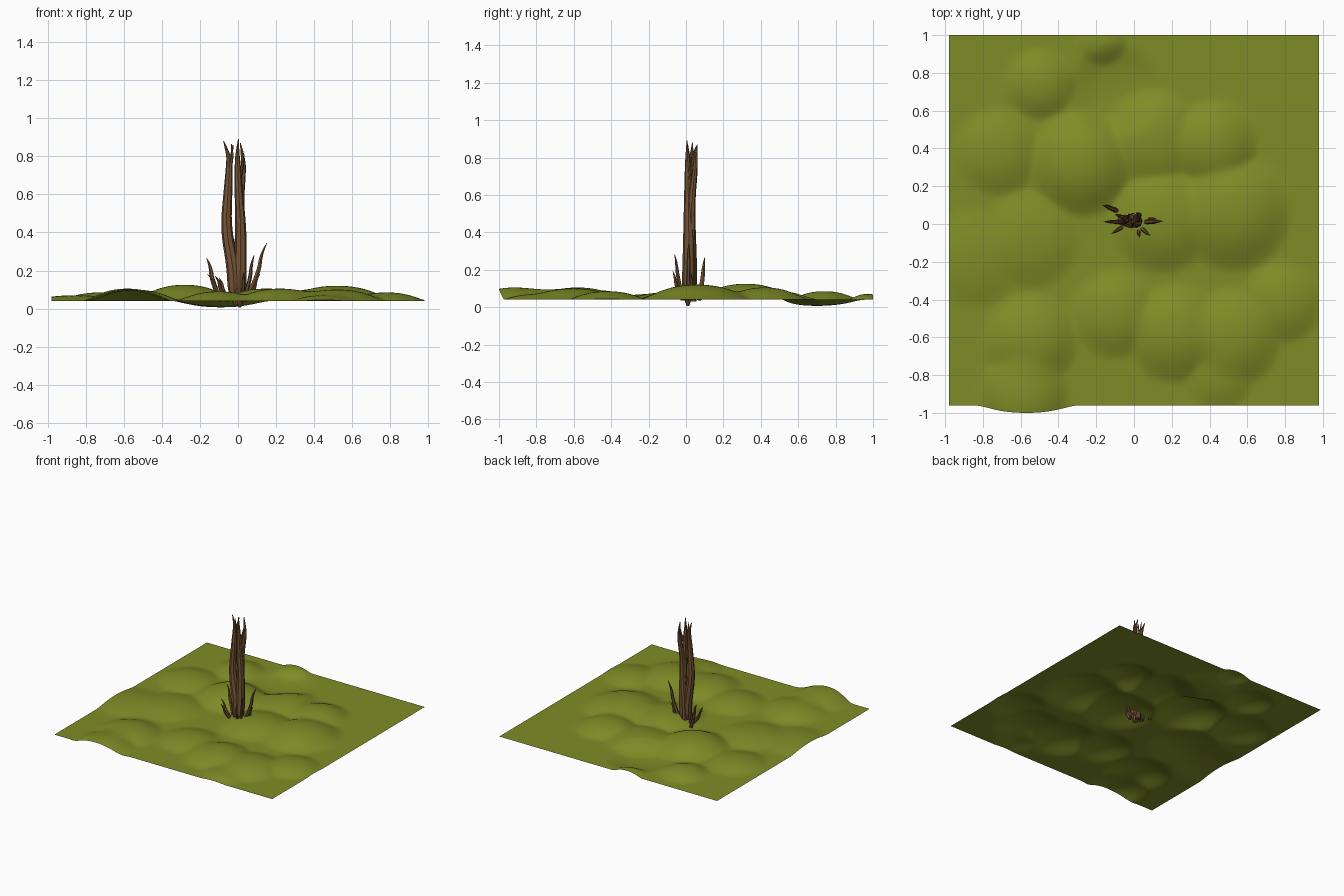
import bpy, math
from mathutils import Vector

if "Cube" in bpy.data.objects:
    bpy.data.objects.remove(bpy.data.objects["Cube"])


def material(name, rgb):
    m = bpy.data.materials.new(name)
    m.use_nodes = True
    m.diffuse_color = (*rgb, 1)
    m.node_tree.nodes["Principled BSDF"].inputs["Base Color"].default_value = (*rgb, 1)
    return m


GRASS = material("grass_green", (0.21, 0.265, 0.02))
BARK = material("bark_brown", (0.18, 0.09, 0.035))

# Rounded mounds: x, y, radius, height
MOUNDS = [
    (-.5, .74, .2, .045), (-.72, .38, .25, .045), (-.28, .32, .3, .085),
    (.1, .45, .28, .05), (.42, .42, .25, .065), (.52, .06, .33, .08),
    (.15, .02, .3, .065), (-.85, -.18, .28, .03), (-.55, -.08, .28, .04),
    (.78, -.42, .23, .045), (.22, -.58, .28, .065), (.52, -.6, .28, .06),
    (-.1, -.48, .25, .05), (-.55, -.62, .27, .06), (-.58, -.88, .25, .065),
    (.45, -.8, .2, .03), (-.17, .97, .14, .03),
]


def falloff(x, y, cx, cy, r):
    d = math.hypot(x - cx, y - cy) / r
    return (1 - d * d) ** 2 * (1 + d * d) if d < 1 else 0


def ground_height(x, y):
    # Soft maximum keeps overlapping mounds distinct
    total = sum((h * falloff(x, y, cx, cy, r)) ** 3 for cx, cy, r, h in MOUNDS)
    return .04 + total ** (1 / 3) - .033 * falloff(x, y, -.09, .7, .27)


# Rolling grass sheet
bpy.ops.mesh.primitive_grid_add(x_subdivisions=110, y_subdivisions=110, size=1.96,
                                location=(0, .02, 0))
ground = bpy.context.object
ground.name = "grass_ground"
bpy.ops.object.transform_apply(location=True)
for v in ground.data.vertices:
    x, y = v.co.x, v.co.y
    v.co.z = ground_height(x, y)
    v.co.y -= .04 * falloff(x, y, -.57, -.96, .28)
ground.data.materials.append(GRASS)
bpy.ops.object.shade_smooth()


# Tapered tube; each point is x, y, z, radius
def limb(name, points, sides=2):
    curve = bpy.data.curves.new(name, "CURVE")
    curve.dimensions = "3D"
    curve.bevel_depth = 1
    curve.bevel_resolution = sides
    curve.use_fill_caps = True
    curve.resolution_u = 5
    s = curve.splines.new("NURBS")
    s.points.add(len(points) - 1)
    for p, (x, y, z, r) in zip(s.points, points):
        p.co = (x, y, z, 1)
        p.radius = r
    s.order_u = 3
    s.use_endpoint_u = True
    curve.materials.append(BARK)
    ob = bpy.data.objects.new(name, curve)
    bpy.context.collection.objects.link(ob)
    bpy.ops.object.select_all(action="DESELECT")
    ob.select_set(True)
    bpy.context.view_layer.objects.active = ob
    bpy.ops.object.convert(target="MESH")
    bpy.ops.object.shade_smooth_by_angle(angle=math.radians(40))


# Two twined main stems
limb("left_stem", [(-.01, .01, .01, .006), (-.02, .01, .07, .034), (-.025, .015, .22, .034),
                   (-.065, .02, .42, .029), (-.052, .02, .62, .023), (-.045, .025, .76, .017),
                   (-.05, .03, .81, .011), (-.076, .035, .88, .002)])
limb("right_stem", [(.01, .01, .005, .006), (.01, .01, .07, .034), (.012, .015, .22, .034),
                    (.016, .015, .42, .029), (.004, .012, .6, .022), (-.002, .01, .76, .016),
                    (-.003, .008, .82, .01), (.002, .005, .89, .002)])
limb("back_stem", [(-.01, .035, .03, .02), (-.01, .035, .2, .026), (.014, .027, .42, .024),
                   (.012, .03, .58, .02), (.025, .045, .7, .016), (.03, .05, .78, .012),
                   (.012, .06, .87, .002)])

# Fine twigs at the crown
TWIGS = [
    ((-.045, .025, .72), (-.035, .03, .8), (-.026, .055, .86)),
    ((-.045, .022, .74), (-.025, .015, .8), (-.034, .01, .865)),
    ((.022, .045, .7), (.038, .05, .76), (.024, .055, .835)),
    ((0, .012, .66), (.025, .025, .74), (.032, .03, .81)),
]
for i, path in enumerate(TWIGS):
    limb(f"crown_twig_{i + 1}", [(*p, r) for p, r in zip(path, (.012, .009, .002))], 1)

# Curved shoots around the base: root x, y and tip x, y, z
SHOOTS = [
    (-.09, .07, -.165, .1, .265, .013), (-.06, .01, -.16, .012, .18, .01),
    (-.05, -.01, -.12, -.05, .17, .01), (.04, .01, .152, .015, .345, .013),
    (.03, -.015, .085, -.06, .28, .011), (.045, .02, .115, .03, .18, .01),
    (.02, -.02, .03, -.07, .19, .01), (-.045, .03, -.1, .05, .16, .01),
]
for i, (rx, ry, tx, ty, tz, r) in enumerate(SHOOTS):
    root, tip = Vector((rx, ry, .04)), Vector((tx, ty, tz))
    mid = root.lerp(tip, .5) + Vector(((tx - rx) * .12, (ty - ry) * .12, -.01))
    bend = root.lerp(tip, .8) + Vector(((tx - rx) * -.08, 0, .005))
    limb(f"base_shoot_{i + 1}", [(*root, r), (*mid, r), (*bend, r * .7), (*tip, .0015)], 1)

# Short root spurs beneath the trunk
for i in range(6):
    a = math.tau * i / 6
    c, s = math.cos(a), math.sin(a)
    limb(f"root_spur_{i + 1}", [(.01 * c, .01 + .01 * s, .1, .02),
                                (.03 * c, .01 + .025 * s, .06, .014),
                                (.055 * c, .01 + .045 * s, .04, .002)], 1)
